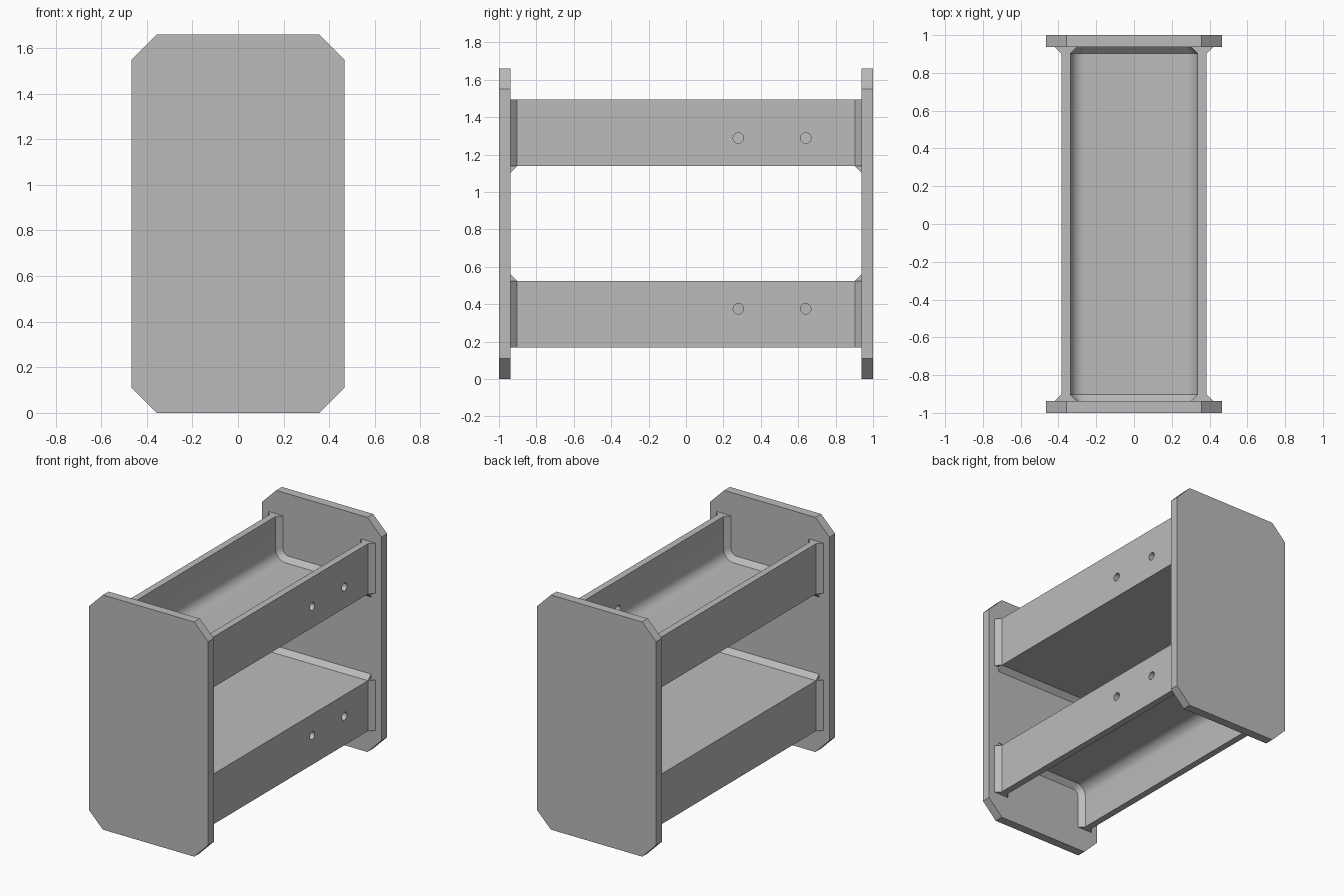
import bpy, bmesh, math
from mathutils import Vector

cube = bpy.data.objects.get("Cube")
if cube:
    bpy.data.objects.remove(cube, do_unlink=True)

grey = bpy.data.materials.new("plain grey")
grey.use_nodes = True
colour = (0.5, 0.5, 0.5, 1)
grey.diffuse_color = colour
grey.node_tree.nodes["Principled BSDF"].inputs["Base Color"].default_value = colour

PLATE_Y = 0.937                      # inner face of the end plates
FLARE = 0.034                        # size of the weld-like bevels
HALF_W, WALL, HEIGHT, RADIUS = 0.385, 0.048, 0.356, 0.075


def loft(name, sections):
    """Closed solid through matching loops of 3D points."""
    bm = bmesh.new()
    rings = [[bm.verts.new(p) for p in s] for s in sections]
    for a, b in zip(rings, rings[1:]):
        for i in range(len(a)):
            j = (i + 1) % len(a)
            bm.faces.new((a[i], a[j], b[j], b[i]))
    bm.faces.new(rings[0])
    bm.faces.new(rings[-1])
    bmesh.ops.recalc_face_normals(bm, faces=bm.faces)
    mesh = bpy.data.meshes.new(name)
    bm.to_mesh(mesh)
    bm.free()
    mesh.materials.append(grey)
    ob = bpy.data.objects.new(name, mesh)
    bpy.context.collection.objects.link(ob)
    return ob


def channel_profile(grow):
    """U section (x, height above the web); grow thickens it on the inside."""
    x, floor, r = HALF_W - WALL - grow, WALL + grow, RADIUS - grow
    arc = []
    for i in range(9):
        a = math.pi / 2 * i / 8
        arc.append((x - r + r * math.cos(a), floor + r - r * math.sin(a)))
    inner = [(x, HEIGHT)] + arc
    inner = [(-px, h) for px, h in inner] + inner[::-1]
    return [(HALF_W, HEIGHT), (HALF_W, 0), (-HALF_W, 0), (-HALF_W, HEIGHT)] + inner


def drill(ob, y, z):
    """Round hole through the left wall."""
    bpy.ops.mesh.primitive_cylinder_add(
        vertices=24, radius=0.028, depth=0.2,
        location=(HALF_W - WALL / 2, y, z), rotation=(0, math.pi / 2, 0))
    cutter = bpy.context.object
    cutter.hide_render = True
    cutter.data.materials.append(grey)
    mod = ob.modifiers.new("hole", 'BOOLEAN')
    mod.operation, mod.solver, mod.object = 'DIFFERENCE', 'EXACT', cutter
    bpy.context.view_layer.objects.active = ob
    bpy.ops.object.modifier_apply(modifier=mod.name)
    bpy.data.objects.remove(cutter, do_unlink=True)


def build_channel(name, web_z, up, hole_z):
    # Channel body, thickened inside where it meets the plates
    stations = [(-PLATE_Y, FLARE), (FLARE - PLATE_Y, 0), (PLATE_Y - FLARE, 0), (PLATE_Y, FLARE)]
    body = loft(name, [[(x, y, web_z + up * h) for x, h in channel_profile(g)]
                       for y, g in stations])
    for y in (0.28, 0.64):
        drill(body, y, hole_z)
    bpy.ops.object.select_all(action='DESELECT')
    body.select_set(True)
    bpy.context.view_layer.objects.active = body
    bpy.ops.object.shade_smooth_by_angle(angle=math.radians(30))

    # Outer bevel strips along the walls and the web
    for end, s in (("front", -1), ("back", 1)):
        y0, y1 = s * (PLATE_Y - FLARE), s * PLATE_Y
        for side, d in (("left", 1), ("right", -1)):
            x0, x1 = d * HALF_W, d * (HALF_W + FLARE)
            loft(f"{name}_{end}_{side}_bevel",
                 [[(x0, y0, z), (x0, y1, z), (x1, y1, z)]
                  for z in (web_z, web_z + up * HEIGHT)])
        loft(f"{name}_{end}_web_bevel",
             [[(x, y0, web_z), (x, y1, web_z), (x, y1, web_z - up * FLARE)]
              for x in (-HALF_W, HALF_W)])


# End plates with clipped corners
W, TOP, CUT = 0.467, 1.66, 0.11
outline = [(W, CUT), (W, TOP - CUT), (W - CUT, TOP), (CUT - W, TOP),
           (-W, TOP - CUT), (-W, CUT), (CUT - W, 0), (W - CUT, 0)]
for end, s in (("front", -1), ("back", 1)):
    loft(f"{end}_plate", [[(x, s * y, z) for x, z in outline] for y in (PLATE_Y, 1)])

# Upper channel opens upward, lower channel opens downward
build_channel("upper_channel", 1.138, 1, 1.288)
build_channel("lower_channel", 0.525, -1, 0.375)
